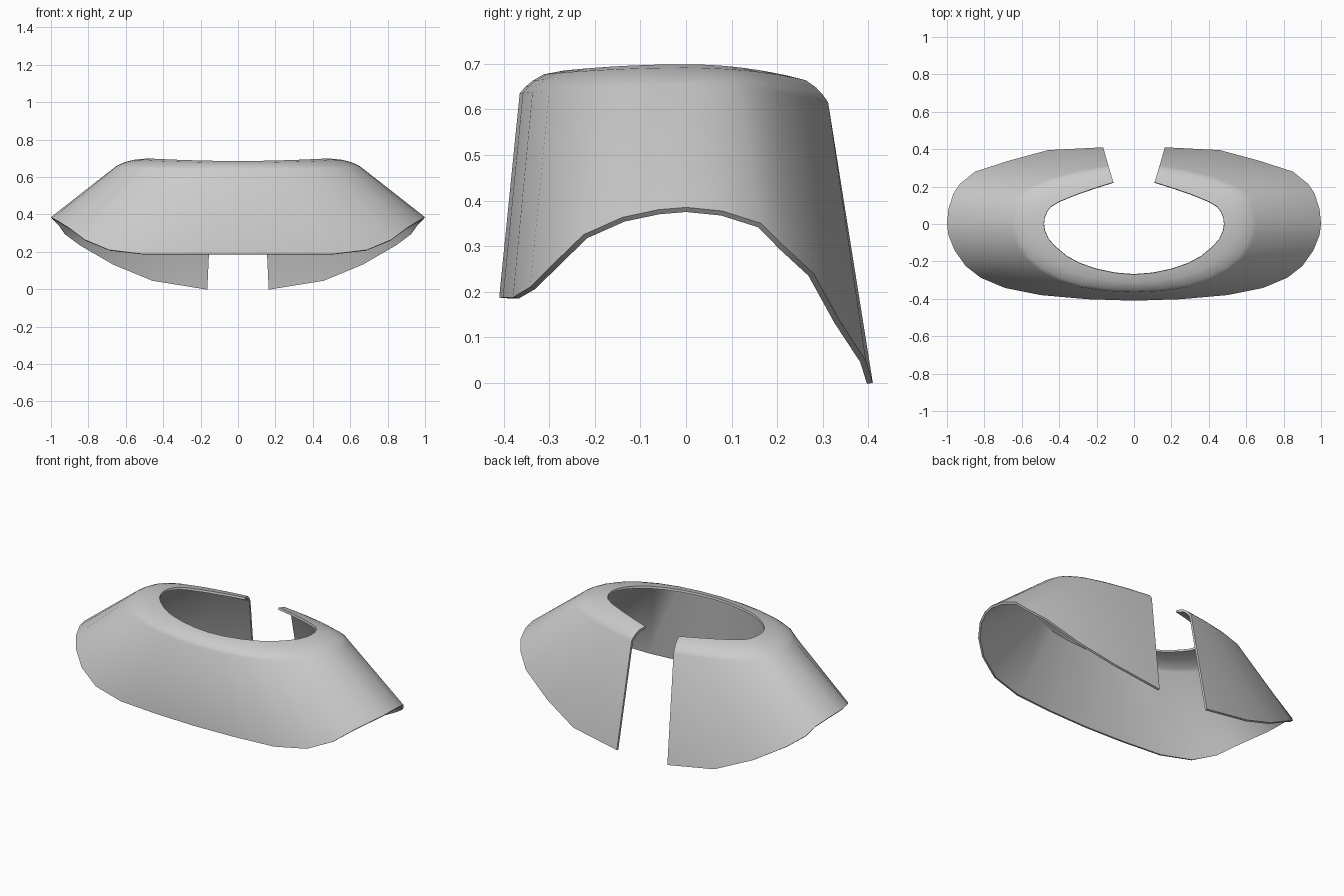
import bpy, bmesh, math

if "Cube" in bpy.data.objects:
    bpy.data.objects.remove(bpy.data.objects["Cube"])

# Half outlines, running from the front centre round the side to the rear gap
hem = [(0, -.41, .187), (.25, -.402, .187), (.5, -.38, .187), (.69, -.342, .21),
       (.82, -.287, .265), (.90, -.225, .325), (.96, -.14, .363), (.992, -.06, .38),
       (1, 0, .385), (.992, .08, .377), (.965, .165, .35), (.93, .215, .30),
       (.85, .28, .24), (.67, .338, .135), (.46, .395, .048), (.165, .41, 0)]
shoulder = [(0, -.365), (.15, -.358), (.29, -.337), (.41, -.3), (.51, -.247), (.58, -.185),
            (.627, -.115), (.65, -.05), (.655, 0), (.65, .055), (.635, .115), (.61, .155),
            (.555, .2), (.43, .25), (.29, .287), (.137, .312)]
rim = [(0, -.27), (.1, -.262), (.2, -.241), (.29, -.21), (.36, -.172), (.42, -.122),
       (.457, -.08), (.477, -.035), (.482, 0), (.478, .035), (.463, .07), (.445, .093),
       (.4, .12), (.31, .157), (.2, .195), (.11, .223)]


def crown(points, peak, front, back):
    """Give an outline a height that falls away to the front and back."""
    return [(x, y, peak - (front if y < 0 else back) * y * y) for x, y in points]


def blend(a, b, txy, tz):
    return [(p[0] + (q[0] - p[0]) * txy, p[1] + (q[1] - p[1]) * txy,
             p[2] + (q[2] - p[2]) * tz) for p, q in zip(a, b)]


shoulder = crown(shoulder, .655, .15, .41)
rim = crown(rim, .699, .19, .5)
rows = [hem, shoulder, blend(shoulder, rim, .13, .29), blend(shoulder, rim, .3, .56),
        blend(shoulder, rim, .55, .83), rim]

# Draped collar shell, right half
bm = bmesh.new()
grid = [[bm.verts.new(p) for p in row] for row in rows]
for low, high in zip(grid, grid[1:]):
    for i in range(len(low) - 1):
        bm.faces.new((low[i], low[i + 1], high[i + 1], high[i]))
mesh = bpy.data.meshes.new("collar_shell")
bm.to_mesh(mesh)
bm.free()
collar = bpy.data.objects.new("collar_shell", mesh)
bpy.context.collection.objects.link(collar)

# Left half and cloth thickness
mirror = collar.modifiers.new("mirror", 'MIRROR')
mirror.use_clip = True
solid = collar.modifiers.new("thickness", 'SOLIDIFY')
solid.thickness = .013
solid.offset = -1

bpy.context.view_layer.objects.active = collar
collar.select_set(True)
bpy.ops.object.modifier_apply(modifier="mirror")
bpy.ops.object.modifier_apply(modifier="thickness")
bpy.ops.object.shade_smooth_by_angle(angle=math.radians(35))
